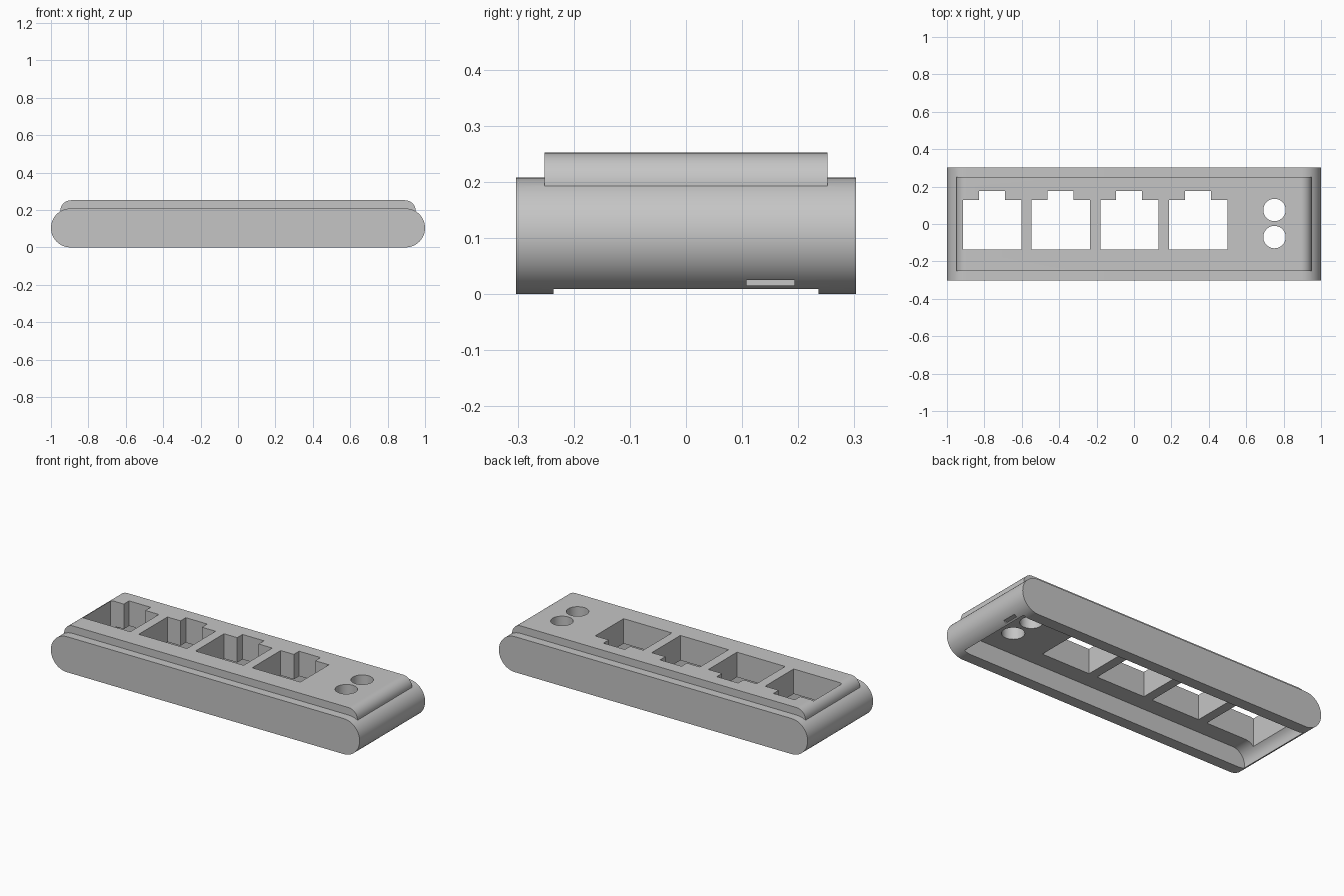
import bpy
import bmesh
from math import sin, cos, pi, radians
from mathutils import Vector

cube = bpy.data.objects.get("Cube")
if cube:
    bpy.data.objects.remove(cube, do_unlink=True)

gray = bpy.data.materials.new("plain gray")
gray.use_nodes = True
COLOR = (0.56, 0.56, 0.56, 1)
gray.diffuse_color = COLOR
gray.node_tree.nodes["Principled BSDF"].inputs["Base Color"].default_value = COLOR


def prism(name, points, offset):
    """Extrude a closed outline of 3D points along offset."""
    bm = bmesh.new()
    face = bm.faces.new([bm.verts.new(p) for p in points])
    ext = bmesh.ops.extrude_face_region(bm, geom=[face])
    verts = [v for v in ext["geom"] if isinstance(v, bmesh.types.BMVert)]
    bmesh.ops.translate(bm, vec=Vector(offset), verts=verts)
    bmesh.ops.recalc_face_normals(bm, faces=bm.faces)
    mesh = bpy.data.meshes.new(name)
    bm.to_mesh(mesh)
    bm.free()
    mesh.materials.append(gray)
    obj = bpy.data.objects.new(name, mesh)
    bpy.context.collection.objects.link(obj)
    return obj


def arc(cx, cz, r, start, end, steps=24):
    angles = [radians(start + (end - start) * i / steps) for i in range(steps + 1)]
    return [(cx + r * cos(a), cz + r * sin(a)) for a in angles]


def bar(name, half_x, half_y, z0, z1, r, start=0):
    """Long bar along x whose ends are rounded from the start angle to the top."""
    right = arc(half_x - r, z1 - r, r, start, 90)
    if start == 0:
        right.insert(0, (half_x, z0))
    outline = right + [(-x, z) for x, z in reversed(right)]
    return prism(name, [(x, -half_y, z) for x, z in outline], (0, 2 * half_y, 0))


def apply_boolean(target, tool, operation):
    mod = target.modifiers.new("cut", "BOOLEAN")
    mod.operation = operation
    mod.solver = "EXACT"
    mod.object = tool
    bpy.context.view_layer.update()
    depsgraph = bpy.context.evaluated_depsgraph_get()
    mesh = bpy.data.meshes.new_from_object(target.evaluated_get(depsgraph))
    target.modifiers.clear()
    target.data = mesh
    bpy.data.objects.remove(tool, do_unlink=True)


# Capsule-ended shell with a raised lid
housing = bar("port_housing", 1.0, 0.303, 0, 0.208, 0.104, start=-90)
apply_boolean(housing, bar("raised_lid", 0.95, 0.252, 0.15, 0.252, 0.057), "UNION")

# Hollow underside
apply_boolean(housing, bar("cavity", 0.938, 0.236, -0.05, 0.106, 0.08), "DIFFERENCE")

# Four keyed port openings
for i in range(4):
    cx = -0.758 + 0.367 * i
    outline = [(-0.156, -0.136), (0.156, -0.136), (0.156, 0.128), (0.068, 0.128),
               (0.068, 0.177), (-0.071, 0.177), (-0.071, 0.128), (-0.156, 0.128)]
    port = prism("port_cutter", [(cx + x, y, 0.05) for x, y in outline], (0, 0, 0.3))
    apply_boolean(housing, port, "DIFFERENCE")

# Two round holes
for cy in (0.075, -0.07):
    ring = arc(0.751, cy, 0.06, 0, 350, 35)
    hole = prism("round_cutter", [(x, y, 0.05) for x, y in ring], (0, 0, 0.3))
    apply_boolean(housing, hole, "DIFFERENCE")

# Small slot in the left end wall
slot = [(0.9, y, z) for y, z in ((0.108, 0.015), (0.193, 0.015), (0.193, 0.025), (0.108, 0.025))]
apply_boolean(housing, prism("slot_cutter", slot, (0.2, 0, 0)), "DIFFERENCE")

# Smooth curved ends, crisp edges
bpy.ops.object.select_all(action="DESELECT")
housing.select_set(True)
bpy.context.view_layer.objects.active = housing
bpy.ops.object.shade_smooth_by_angle(angle=radians(25))
